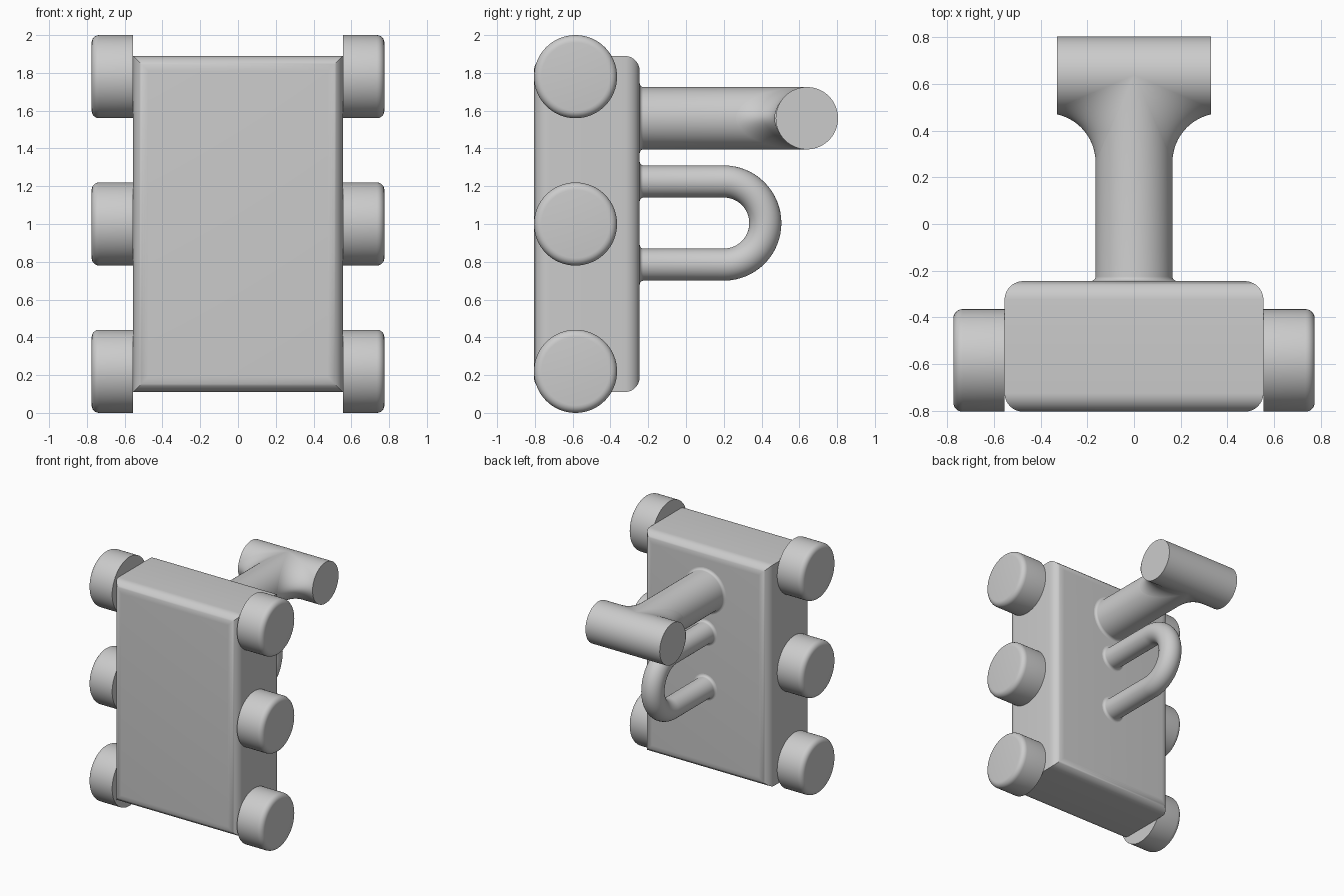
import bpy, bmesh, math
from mathutils import Vector, Matrix

if "Cube" in bpy.data.objects:
    bpy.data.objects.remove(bpy.data.objects["Cube"], do_unlink=True)

grey = bpy.data.materials.new("plain grey")
grey.use_nodes = True
colour = (0.6, 0.6, 0.6, 1)
grey.diffuse_color = colour
grey.node_tree.nodes["Principled BSDF"].inputs["Base Color"].default_value = colour

SIDES = 64
BACK = -0.245          # back face of the body
STEM_Z, STEM_R = 1.56, 0.165
BAR_Y, BAR_HALF = 0.64, 0.33


def finish(name, bm, recalc=True):
    if recalc:
        bmesh.ops.recalc_face_normals(bm, faces=bm.faces)
    mesh = bpy.data.meshes.new(name)
    bm.to_mesh(mesh)
    bm.free()
    mesh.materials.append(grey)
    obj = bpy.data.objects.new(name, mesh)
    bpy.context.collection.objects.link(obj)
    bpy.ops.object.select_all(action='DESELECT')
    obj.select_set(True)
    bpy.context.view_layer.objects.active = obj
    bpy.ops.object.shade_smooth_by_angle(angle=math.radians(35))
    return obj


def loft(bm, rings, caps=True):
    """Skin closed loops of points, capping both ends."""
    loops = [[bm.verts.new(p) for p in ring] for ring in rings]
    n = len(loops[0])
    for a, b in zip(loops, loops[1:]):
        for i in range(n):
            j = (i + 1) % n
            bm.faces.new((a[i], a[j], b[j], b[i]))
    if caps:
        bm.faces.new(loops[0])
        bm.faces.new(loops[-1])


def ring(centre, direction, radius, sides=SIDES):
    """Circle of points around a direction lying in the XY or YZ plane."""
    d = Vector(direction).normalized()
    u = Vector((1, 0, 0)) if abs(d.x) < 0.5 else Vector((0, 1, 0))
    v = d.cross(u)
    c = Vector(centre)
    angles = [math.tau * i / sides for i in range(sides)]
    return [c + radius * (u * math.cos(a) + v * math.sin(a)) for a in angles]


def quarter(steps):
    return [math.pi / 2 * i / steps for i in range(steps + 1)]


# Body: rectangles stacked front to back, with rounded front and back rims
def rectangle(y, inset):
    x, z = 0.555 - inset, 0.89 - inset
    return [(-x, y, 1 - z), (x, y, 1 - z), (x, y, 1 + z), (-x, y, 1 + z)]


RIM = 0.08
front_rim = [(RIM * (1 - math.cos(a)), RIM * (1 - math.sin(a))) for a in quarter(10)]
bm = bmesh.new()
loft(bm, [rectangle(-0.805 + d, i) for d, i in front_rim] +
     [rectangle(BACK - d, i) for d, i in reversed(front_rim)])
finish("body", bm)

# Wheels: three on each side, rounded on the outer rim
EDGE = 0.04
for side, sign in (("left", 1), ("right", -1)):
    for place, z in (("bottom", 0.22), ("middle", 1.0), ("top", 1.78)):
        profile = [(0.555, 0.22)]
        profile += [(0.735 + EDGE * math.sin(a), 0.18 + EDGE * math.cos(a))
                    for a in quarter(6)]
        bm = bmesh.new()
        loft(bm, [ring((sign * x, -0.585, z), (1, 0, 0), r) for x, r in profile])
        finish(f"{side}_{place}_wheel", bm)


# Small flare where a tube leaves the body
def flare(z, radius, size=0.02):
    return [ring((0, BACK + size * (1 - math.cos(a)), z), (0, 1, 0),
                 radius + size * (1 - math.sin(a))) for a in quarter(5)]


# Stem and crossbar of the large handle
bm = bmesh.new()
loft(bm, flare(STEM_Z, STEM_R) + [ring((0, BAR_Y, STEM_Z), (0, 1, 0), STEM_R)])
finish("handle_stem", bm)

bm = bmesh.new()
loft(bm, [ring((s * BAR_HALF, BAR_Y, STEM_Z), (1, 0, 0), STEM_R) for s in (-1, 1)])
finish("handle_crossbar", bm)

# Blend between stem and crossbar: the inner side of a rolling ball's path
BALL = 0.21
bm = bmesh.new()
rows = []
for i in range(49):
    phi = math.pi * (i / 48 - 0.5)
    c, s = math.cos(phi), math.sin(phi)
    reach = BALL + STEM_R
    centre = Vector((reach * c, BAR_Y - reach * c, STEM_Z + reach * s))
    to_stem, to_bar = Vector((-c, 0, -s)), Vector((0, c, -s))
    spread = to_stem.angle(to_bar)
    row = []
    for k in range(17):
        t = k / 16
        if spread > 1e-4:
            d = (to_stem * math.sin((1 - t) * spread)
                 + to_bar * math.sin(t * spread)) / math.sin(spread)
        else:
            d = to_stem
        row.append(bm.verts.new(centre + BALL * d))
    rows.append(row)
for a, b in zip(rows, rows[1:]):
    for k in range(16):
        bm.faces.new((a[k], a[k + 1], b[k + 1], b[k]))
bmesh.ops.remove_doubles(bm, verts=bm.verts, dist=1e-5)
bmesh.ops.bisect_plane(bm, geom=bm.verts[:] + bm.edges[:] + bm.faces[:],
                       plane_co=(BAR_HALF, 0, 0), plane_no=(1, 0, 0), clear_outer=True)
bmesh.ops.recalc_face_normals(bm, faces=bm.faces)
if sum(f.normal.x - f.normal.y for f in bm.faces) < 0:
    bmesh.ops.reverse_faces(bm, faces=bm.faces)
blend = finish("handle_blend", bm, recalc=False)
blend.modifiers.new("mirror", 'MIRROR').use_clip = False

# Small looped handle: a tube bent into a U
LOOP_Z, LOOP_Y, LOOP_R, TUBE = 1.005, 0.2, 0.22, 0.085
bend = []
for i in range(33):
    a = math.pi * i / 32
    bend.append(ring((0, LOOP_Y + LOOP_R * math.sin(a), LOOP_Z + LOOP_R * math.cos(a)),
                     (0, math.cos(a), -math.sin(a)), TUBE))
lower = [[p * 1 for p in r] for r in flare(LOOP_Z - LOOP_R, TUBE)]
# Match the turned direction of the tube on its way back
lower = [[Vector((p.x, p.y, 2 * (LOOP_Z - LOOP_R) - p.z)) for p in r] for r in lower]
bm = bmesh.new()
loft(bm, flare(LOOP_Z + LOOP_R, TUBE) + bend + lower[::-1])
finish("loop_handle", bm)
